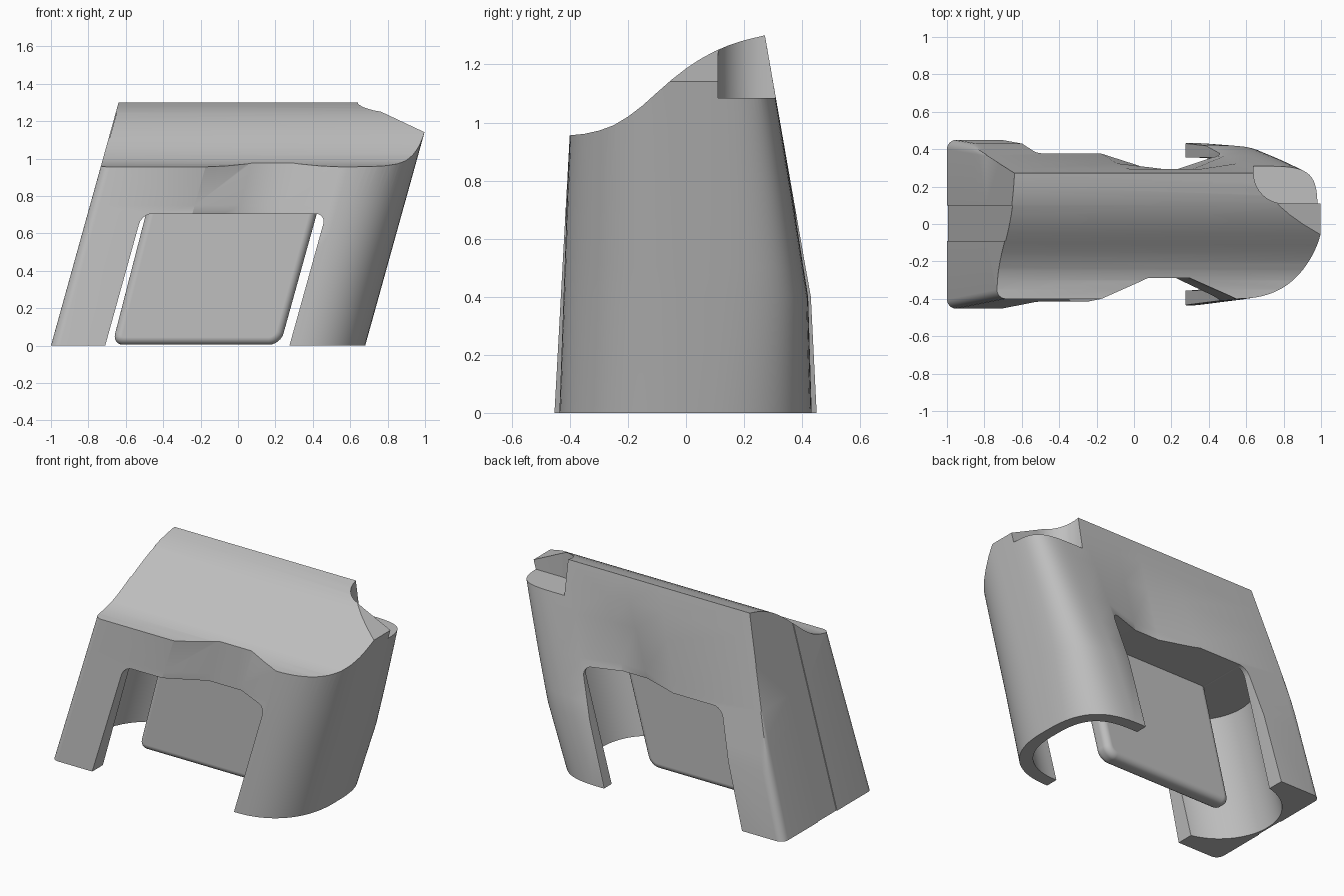
import bpy, bmesh, math

cube = bpy.data.objects.get("Cube")
if cube:
    bpy.data.objects.remove(cube, do_unlink=True)

SHEAR = 0.278  # the whole part leans towards +x

grey = bpy.data.materials.new("light grey")
grey.use_nodes = True
grey.diffuse_color = (0.52, 0.52, 0.52, 1)
grey.node_tree.nodes["Principled BSDF"].inputs["Base Color"].default_value = (0.52, 0.52, 0.52, 1)


def loft(name, rings, lean=True):
    """Closed solid through rings of equal point count."""
    bm = bmesh.new()
    loops = [[bm.verts.new((x + (SHEAR * z if lean else 0), y, z)) for x, y, z in r] for r in rings]
    n = len(loops[0])
    for a, b in zip(loops, loops[1:]):
        for i in range(n):
            j = (i + 1) % n
            bm.faces.new((a[i], a[j], b[j], b[i]))
    bm.faces.new(loops[0][::-1])
    bm.faces.new(loops[-1])
    bmesh.ops.recalc_face_normals(bm, faces=bm.faces)
    mesh = bpy.data.meshes.new(name)
    bm.to_mesh(mesh)
    bm.free()
    ob = bpy.data.objects.new(name, mesh)
    bpy.context.collection.objects.link(ob)
    mesh.materials.append(grey)
    return ob


def prism(name, pts, axis, lo, hi, lean=True):
    """Extrude a 2D outline along an axis."""
    place = {"x": lambda p, d: (d, p[0], p[1]),
             "y": lambda p, d: (p[0], d, p[1]),
             "z": lambda p, d: (p[0], p[1], d)}[axis]
    return loft(name, [[place(p, d) for p in pts] for d in (lo, hi)], lean)


def arc(cx, cy, r, a0, a1, n):
    return [(cx + r * math.cos(math.radians(a0 + (a1 - a0) * i / n)),
             cy + r * math.sin(math.radians(a0 + (a1 - a0) * i / n))) for i in range(n + 1)]


def round_end(mid, half, reach, back_power):
    """Rounded +x end: softer at the front, boxier at the back."""
    pts = []
    for i in range(41):
        a = math.radians(-90 + 180 * i / 40)
        s, c = math.sin(a), max(math.cos(a), 0)
        e = 2 / (2.3 if s < 0 else back_power)
        pts.append((0.28 + reach * c ** e, mid + half * math.copysign(abs(s) ** e, s)))
    return pts


def apply_modifier(ob, mod):
    bpy.context.view_layer.objects.active = ob
    bpy.ops.object.modifier_apply(modifier=mod.name)


def cut(ob, tool):
    tool.hide_render = True
    mod = ob.modifiers.new("cut", "BOOLEAN")
    mod.operation = "DIFFERENCE"
    mod.solver = "EXACT"
    mod.object = tool
    apply_modifier(ob, mod)
    bpy.data.objects.remove(tool, do_unlink=True)


def smooth(ob):
    bpy.ops.object.select_all(action="DESELECT")
    ob.select_set(True)
    bpy.context.view_layer.objects.active = ob
    bpy.ops.object.shade_smooth_by_angle(angle=math.radians(28))


# Body outline: rounded end, waist on both sides, small corners at the flat end
def back_y(z):
    pts = [(0, 0.45), (0.4, 0.43), (0.5, 0.412), (1.35, 0.263)]
    for (z0, y0), (z1, y1) in zip(pts, pts[1:]):
        if z <= z1:
            return y0 + (y1 - y0) * (z - z0) / (z1 - z0)


def body_ring(z):
    front, back = -0.453 + 0.055 * z, back_y(z)
    slim = 0.017 * max(0, 1 - z / 0.9)  # the rounded end is a little narrower low down
    end = round_end((front + back) / 2, (back - front) / 2 - slim, 0.4, 3 + 2.2 * z)
    waist_back, waist_front = min(0.295, back), max(-0.29, front)
    pts = end + [(0.04, waist_back), (-0.13, waist_back), (-0.37, back)]
    # the sloping back plane slices the rounded corner away higher up
    pts += [(x, min(y, back)) for x, y in arc(-0.95, 0.4 - 0.05 * z, 0.05, 90, 180, 6)]
    pts += arc(-0.95, front + 0.05, 0.05, 180, 270, 6)
    pts += [(-0.44, front), (-0.2, waist_front), (0.03, waist_front)]
    return [(x, y, z) for x, y in pts]


body = loft("clip_body", [body_ring(z) for z in (0, 0.4, 0.5, 0.6, 0.75, 1.0, 1.165, 1.35)])

# Wavy top surface
wave = [(-0.7, 0.955), (-0.4, 0.956), (-0.35, 0.961), (-0.3, 0.972), (-0.25, 0.99), (-0.2, 1.02),
        (-0.15, 1.058), (-0.1, 1.103), (-0.05, 1.147), (0, 1.186), (0.05, 1.219),
        (0.1, 1.246), (0.15, 1.267), (0.2, 1.283), (0.27, 1.3), (0.7, 1.39)]
cut(body, prism("top_cutter", wave + [(0.7, 2), (-0.7, 2)], "x", -2, 2, lean=False))

# Sloped corner and rounded notch at the top of the round end
cut(body, prism("slope_cutter", [(0.6, 1.328), (1.2, 1.046), (1.2, 2), (0.6, 2)],
                "y", -1, 1, lean=False))
notch = arc(0.8, 0.27, 0.16, 180, 270, 10) + [(1.3, 0.11), (1.3, 0.7), (0.64, 0.7)]
cut(body, prism("notch_cutter", notch, "z", 1.085, 1.8, lean=False))

# Hollow inside, open below
hollow = round_end(0, 0.355, 0.33, 3.2) + arc(-0.63, 0, 0.355, 90, 270, 24)
cut(body, prism("hollow_cutter", hollow, "z", -0.2, 0.703))

# Opening through the front and back walls
opening = [(-0.71, -0.2), (0.275, -0.2)] + arc(0.22, 0.65, 0.055, 0, 90, 6) \
    + arc(-0.655, 0.65, 0.055, 90, 180, 6)
cut(body, prism("opening_cutter", opening, "y", -1, 1))

# Shallow strip down the flat end
strip = [(-1.1, -0.092), (-0.995, -0.092), (-0.995, 0.098), (-1.1, 0.098)]
cut(body, prism("strip_cutter", strip, "z", -0.2, 1.8))
smooth(body)

# Thin tongue hanging in the hollow
outline = arc(-0.615, 0.065, 0.06, 180, 270, 6) + arc(0.165, 0.065, 0.06, 270, 360, 6) \
    + [(0.225, 0.8), (-0.69, 0.8)]
tongue = prism("tongue", outline, "y", -0.055, 0.055)
bevel = tongue.modifiers.new("round", "BEVEL")
bevel.width = 0.05
bevel.segments = 5
bevel.limit_method = "ANGLE"
bevel.angle_limit = math.radians(40)
apply_modifier(tongue, bevel)
smooth(tongue)
tongue.modifiers.new("flat_sides", "WEIGHTED_NORMAL").keep_sharp = True
